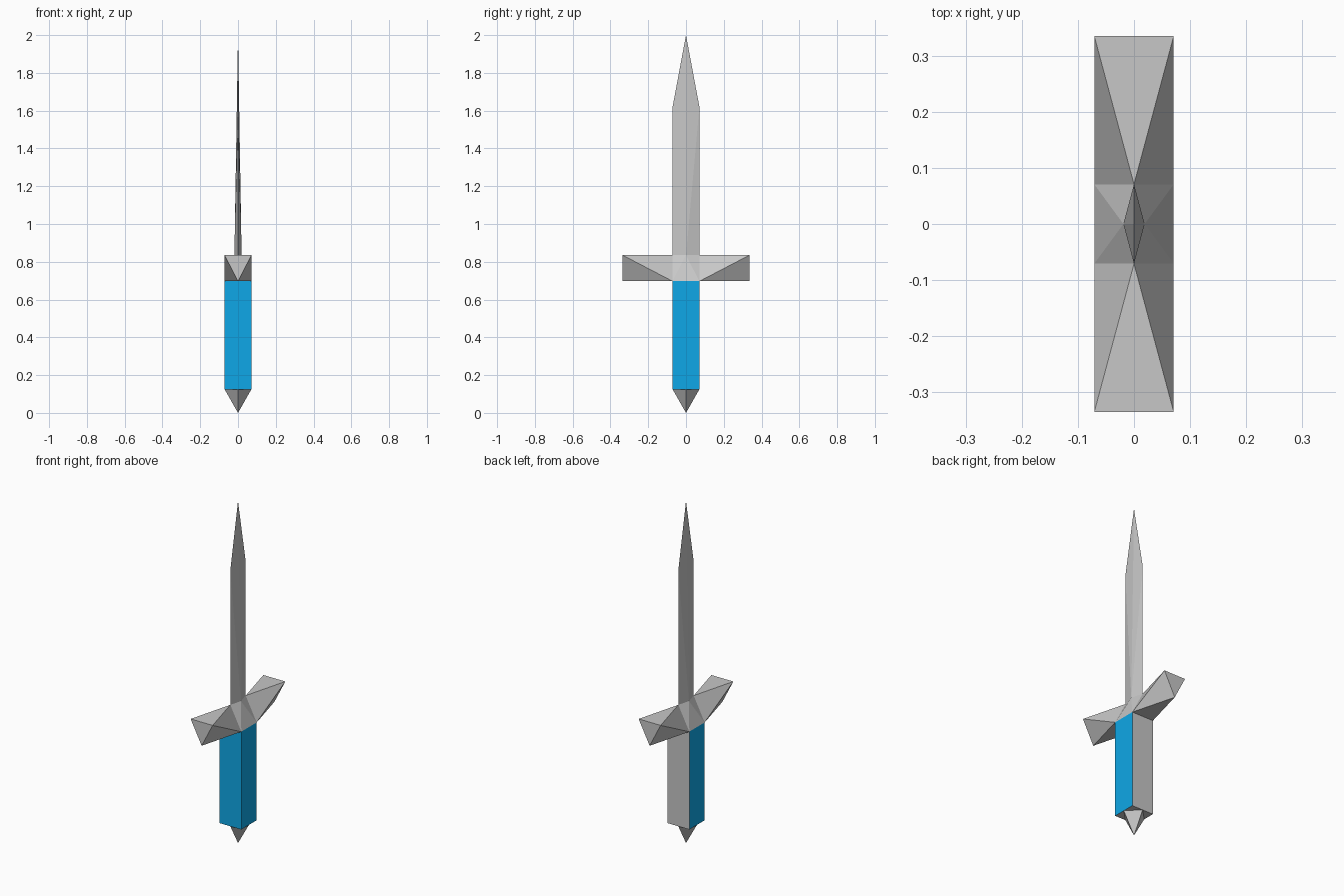
import bpy, bmesh

if "Cube" in bpy.data.objects:
    bpy.data.objects.remove(bpy.data.objects["Cube"])


def material(name, rgb):
    m = bpy.data.materials.new(name)
    m.diffuse_color = (*rgb, 1)
    m.use_nodes = True
    m.node_tree.nodes["Principled BSDF"].inputs["Base Color"].default_value = m.diffuse_color
    return m


steel = material("steel_grey", (0.57, 0.57, 0.57))
blue = material("grip_blue", (0.005, 0.42, 0.86))


def faceted(name, points, mats, rule=None):
    """Flat-faced convex solid through the given corner points."""
    bm = bmesh.new()
    for p in points:
        bm.verts.new(p)
    bmesh.ops.convex_hull(bm, input=bm.verts[:])
    bmesh.ops.dissolve_limit(bm, angle_limit=0.005, verts=bm.verts[:], edges=bm.edges[:])
    bmesh.ops.recalc_face_normals(bm, faces=bm.faces[:])
    bm.normal_update()
    for f in bm.faces:
        f.material_index = rule(f.normal) if rule else 0
    me = bpy.data.meshes.new(name)
    bm.to_mesh(me)
    bm.free()
    for m in mats:
        me.materials.append(m)
    ob = bpy.data.objects.new(name, me)
    bpy.context.collection.objects.link(ob)
    return ob


R = 0.071                                  # half width of grip, guard and blade
ARM = 0.336                                # guard reach
Z_GRIP, Z_GUARD, Z_BLADE, Z_SHOULDER, Z_TIP = 0.125, 0.697, 0.835, 1.62, 2.0


def square(z):
    return [(x, y, z) for x in (-R, R) for y in (-R, R)]


def diamond(rx, ry, z):
    return [(-rx, 0, z), (rx, 0, z), (0, -ry, z), (0, ry, z)]


# Pommel: pointed diamond pyramid
faceted("pommel", diamond(R, R, Z_GRIP) + [(0, 0, 0)], [steel])

# Grip: three blue sides, steel back and ends
faceted("grip", square(Z_GRIP) + square(Z_GUARD), [steel, blue],
        lambda n: 0 if n.y > 0.5 or abs(n.z) > 0.5 else 1)

# Guard hub: square base narrowing to the blade's diamond section
faceted("guard_hub", square(Z_GUARD) + diamond(0.019, R, Z_BLADE), [steel])

# Guard arms: upright triangle at the hub twisting to an inverted one at the end
for side, label in ((-1, "front"), (1, "back")):
    faceted("guard_arm_" + label,
            [(-R, side * R, Z_GUARD), (R, side * R, Z_GUARD), (0, side * R, Z_BLADE),
             (-R, side * ARM, Z_BLADE), (R, side * ARM, Z_BLADE), (0, side * ARM, Z_GUARD)],
            [steel])

# Blade: diamond base, straight edges, central ridge running to the tip
faceted("blade", diamond(0.019, R, Z_BLADE) + [(0, -R, Z_SHOULDER), (0, R, Z_SHOULDER), (0, 0, Z_TIP)],
        [steel])
